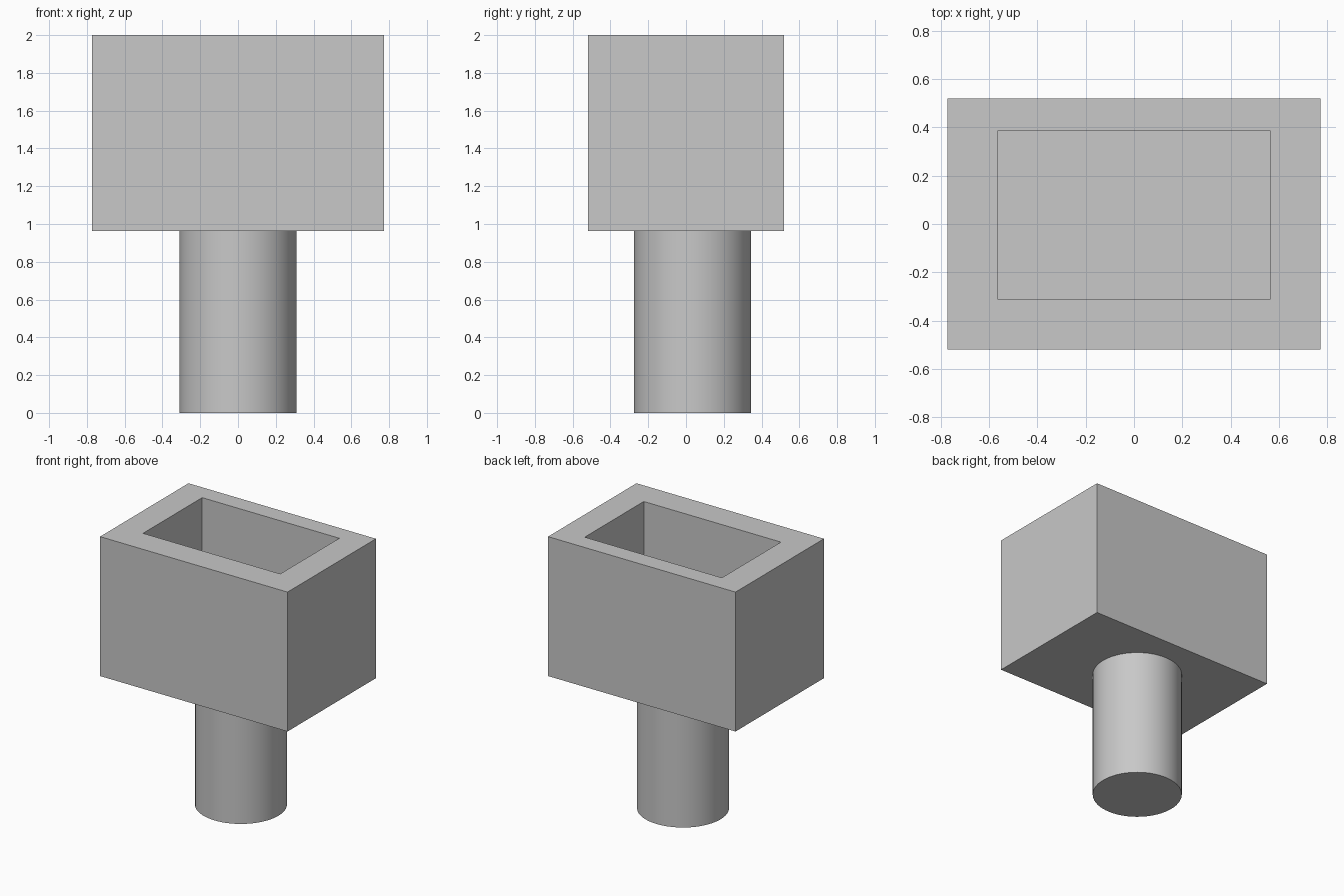
import bpy, bmesh, math
from mathutils import Vector

cube = bpy.data.objects.get("Cube")
if cube:
    bpy.data.objects.remove(cube, do_unlink=True)

grey = bpy.data.materials.new("plain grey")
grey.use_nodes = True
grey.diffuse_color = (0.58, 0.58, 0.58, 1)
grey.node_tree.nodes["Principled BSDF"].inputs["Base Color"].default_value = (0.58, 0.58, 0.58, 1)

HALF_X, HALF_Y = 0.772, 0.52
BOTTOM, TOP, FLOOR = 0.962, 2.0, 1.17
POCKET_X, POCKET_FRONT, POCKET_BACK = 0.565, -0.31, 0.385

# Open box: a block whose top face is inset and sunk into an off-centre pocket
bm = bmesh.new()
bmesh.ops.create_cube(bm, size=2)
for v in bm.verts:
    v.co = Vector((v.co.x * HALF_X, v.co.y * HALF_Y, TOP if v.co.z > 0 else BOTTOM))
bm.normal_update()
top = max(bm.faces, key=lambda f: f.calc_center_median().z)
bmesh.ops.inset_region(bm, faces=[top], thickness=0.1)
for v in top.verts:
    v.co.x = math.copysign(POCKET_X, v.co.x)
    v.co.y = POCKET_BACK if v.co.y > 0 else POCKET_FRONT
bmesh.ops.inset_region(bm, faces=[top], thickness=0)
for v in top.verts:
    v.co.z = FLOOR
bmesh.ops.recalc_face_normals(bm, faces=bm.faces)
mesh = bpy.data.meshes.new("open_box")
bm.to_mesh(mesh)
bm.free()
box = bpy.data.objects.new("open_box", mesh)
bpy.context.collection.objects.link(box)
mesh.materials.append(grey)

# Round post under the box, lined up with the pocket
bpy.ops.mesh.primitive_cylinder_add(
    vertices=64, radius=0.31, depth=BOTTOM, location=(0, 0.035, BOTTOM / 2))
post = bpy.context.object
post.name = "round_post"
post.data.materials.append(grey)
bpy.ops.object.shade_smooth_by_angle(angle=math.radians(30))
